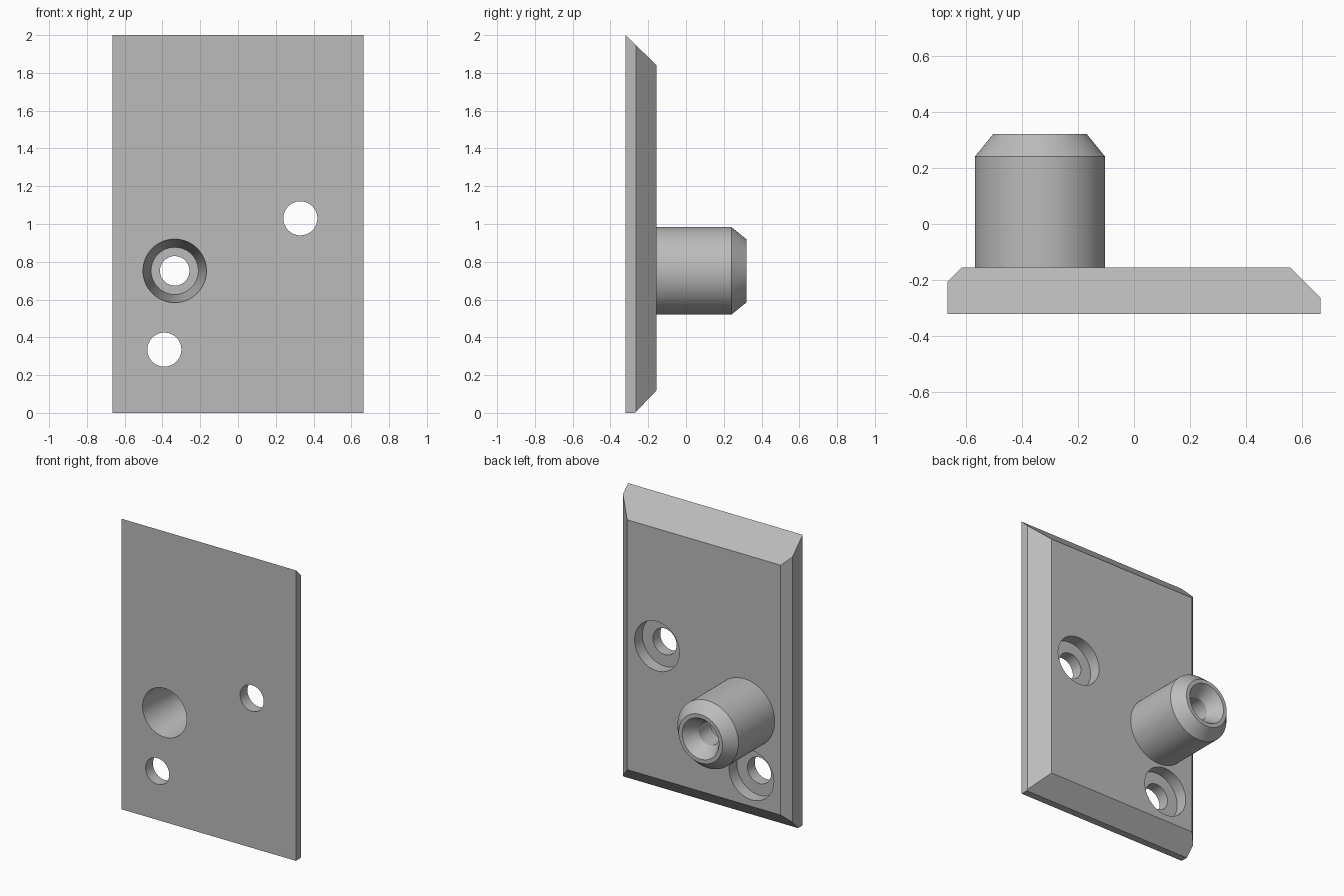
import bpy, bmesh, math
from mathutils import Vector

if "Cube" in bpy.data.objects:
    bpy.data.objects.remove(bpy.data.objects["Cube"])

FRONT, BACK, END = -0.32, -0.155, 0.32   # depths of plate faces and post tip
HALF_W = 0.665

grey = bpy.data.materials.new("plain grey")
grey.use_nodes = True
colour = (0.5, 0.5, 0.5, 1)
grey.diffuse_color = colour
grey.node_tree.nodes["Principled BSDF"].inputs["Base Color"].default_value = colour


def make_object(name, bm):
    bmesh.ops.recalc_face_normals(bm, faces=bm.faces)
    mesh = bpy.data.meshes.new(name)
    bm.to_mesh(mesh)
    bm.free()
    mesh.materials.append(grey)
    obj = bpy.data.objects.new(name, mesh)
    bpy.context.collection.objects.link(obj)
    return obj


def lathe(name, profile, x, z, steps=96):
    """Spin (radius, y) points into a closed solid around an axis along y."""
    bm = bmesh.new()
    verts = [bm.verts.new((x + r, y, z)) for r, y in profile]
    edges = [bm.edges.new(pair) for pair in zip(verts, verts[1:])]
    if profile[0][0] > 0:
        edges.append(bm.edges.new((verts[-1], verts[0])))
    bmesh.ops.spin(bm, geom=verts + edges, cent=(x, 0, z), axis=(0, 1, 0),
                   angle=2 * math.pi, steps=steps)
    bmesh.ops.remove_doubles(bm, verts=bm.verts, dist=1e-5)
    return make_object(name, bm)


def smooth(obj):
    bpy.ops.object.select_all(action='DESELECT')
    obj.select_set(True)
    bpy.context.view_layer.objects.active = obj
    bpy.ops.object.shade_smooth_by_angle(angle=math.radians(25))


def cut(obj, cutter):
    cutter.hide_render = True
    mod = obj.modifiers.new("hole", 'BOOLEAN')
    mod.operation, mod.solver, mod.object = 'DIFFERENCE', 'EXACT', cutter
    bpy.context.view_layer.objects.active = obj
    bpy.ops.object.modifier_apply(modifier=mod.name)
    bpy.data.objects.remove(cutter)


# Plate: a box whose four back edges are bevelled by slanted planes
bm = bmesh.new()
bmesh.ops.create_cube(bm, size=1)
for v in bm.verts:
    v.co = (v.co.x * 2 * HALF_W, FRONT if v.co.y < 0 else BACK, v.co.z * 2 + 1)
bevels = [  # point on the slope, outward normal
    ((0, BACK, 1.84), (0, 0.16, 0.165)),
    ((0, BACK, 0.12), (0, 0.12, -0.115)),
    ((-0.613, BACK, 1), (-1, 1, 0)),
    ((0.556, BACK, 1), (1, 1, 0)),
]
for point, normal in bevels:
    geom = bm.verts[:] + bm.edges[:] + bm.faces[:]
    res = bmesh.ops.bisect_plane(bm, geom=geom, plane_co=point, dist=1e-6,
                                 plane_no=Vector(normal).normalized(), clear_outer=True)
    rim = [e for e in res["geom_cut"] if isinstance(e, bmesh.types.BMEdge)]
    bmesh.ops.holes_fill(bm, edges=rim)
plate = make_object("mounting_plate", bm)

# Counterbored screw holes, opened from the back
FLOOR = BACK - 0.085
for x, z in [(0.33, 1.03), (-0.39, 0.335)]:
    cut(plate, lathe("screw_hole_cutter", [
        (0, FRONT - 0.1), (0.09, FRONT - 0.1), (0.09, FLOOR),
        (0.17, FLOOR), (0.17, BACK + 0.1), (0, BACK + 0.1)], x, z))

# Tapered bore running through the plate into the post
POST_X, POST_Z = -0.335, 0.752
BORE_END = 0.1


def bore(y):
    return 0.168 + (0.125 - 0.168) * (y - FRONT) / (BORE_END - FRONT)


cut(plate, lathe("bore_cutter", [
    (0, FRONT - 0.05), (bore(FRONT - 0.05), FRONT - 0.05),
    (bore(BACK + 0.05), BACK + 0.05), (0, BACK + 0.05)], POST_X, POST_Z))

# Hollow post with chamfered tip and countersunk mouth
post = lathe("hollow_post", [
    (0.232, BACK), (0.232, 0.24), (0.167, END), (0.14, END), (0.078, 0.23),
    (0.078, BORE_END), (bore(BORE_END), BORE_END), (bore(BACK), BACK)], POST_X, POST_Z)

for part in (plate, post):
    smooth(part)
